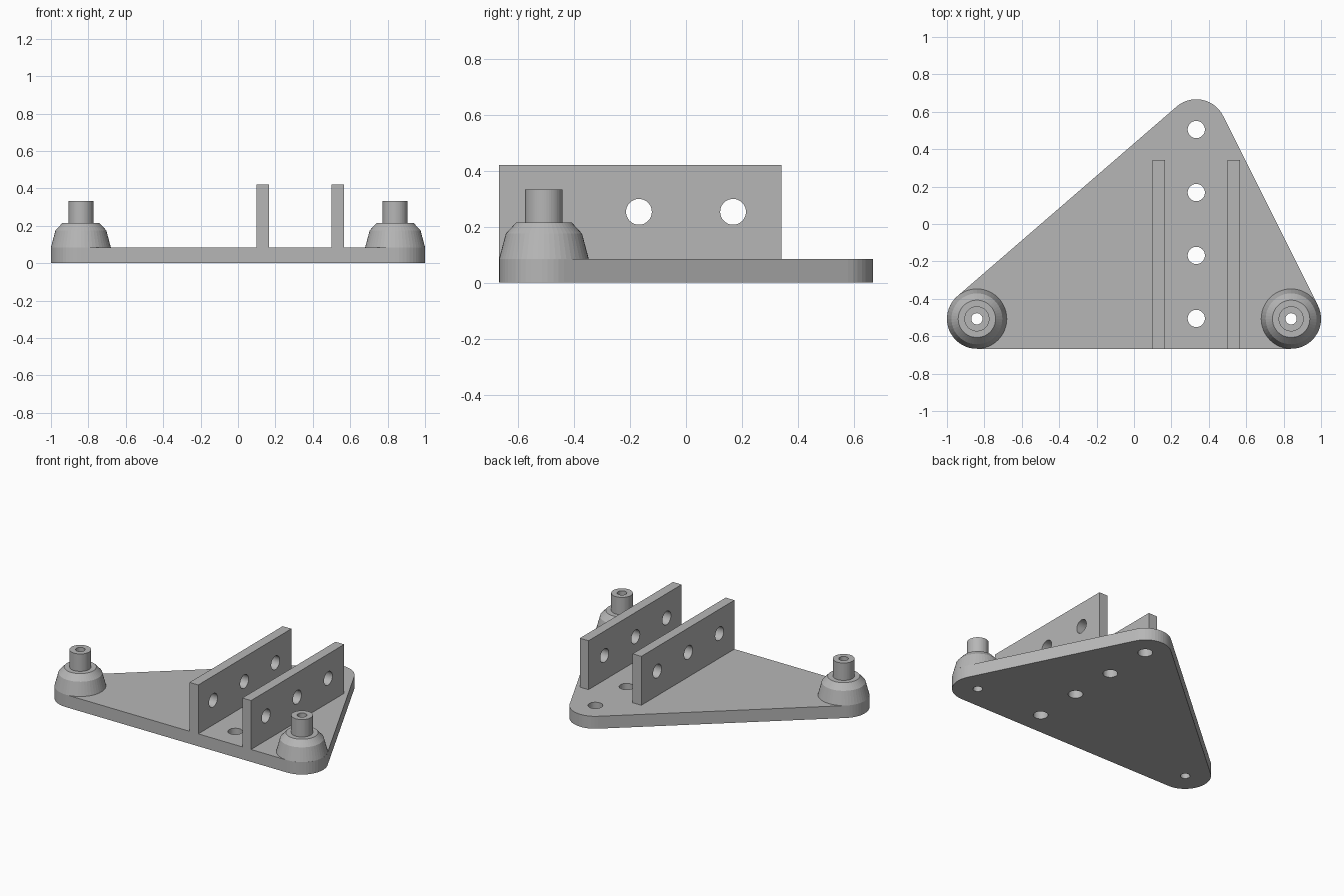
import bpy, bmesh
from math import atan2, cos, sin, pi, tau
from mathutils import Vector, Matrix

cube = bpy.data.objects.get("Cube")
if cube:
    bpy.data.objects.remove(cube, do_unlink=True)

SEGMENTS = 48
THICK = 0.085
CORNER_R = 0.16
HOLE_R, BORE_R = 0.046, 0.03
CORNERS = [Vector(c) for c in ((-0.84, -0.507), (0.84, -0.507), (0.333, 0.507))]
HOLE_Y = (-0.505, -0.168, 0.168, 0.505)

grey = bpy.data.materials.new("mid grey")
grey.use_nodes = True
grey.diffuse_color = (0.47, 0.47, 0.47, 1)
grey.node_tree.nodes["Principled BSDF"].inputs["Base Color"].default_value = grey.diffuse_color


def finish(name, bm):
    bmesh.ops.recalc_face_normals(bm, faces=bm.faces)
    mesh = bpy.data.meshes.new(name)
    bm.to_mesh(mesh)
    bm.free()
    mesh.materials.append(grey)
    obj = bpy.data.objects.new(name, mesh)
    bpy.context.collection.objects.link(obj)
    return obj


def drill(obj, holes, axis):
    """Cut round holes, given as (centre, radius), along an axis."""
    bm = bmesh.new()
    turn = Vector((0, 0, 1)).rotation_difference(Vector(axis)).to_matrix().to_4x4()
    for centre, radius in holes:
        bmesh.ops.create_cone(bm, cap_ends=True, segments=SEGMENTS, radius1=radius,
                              radius2=radius, depth=0.3,
                              matrix=Matrix.Translation(centre) @ turn)
    cutter = finish("hole_cutter", bm)
    cutter.hide_render = True
    mod = obj.modifiers.new("holes", "BOOLEAN")
    mod.operation, mod.solver, mod.object = "DIFFERENCE", "EXACT", cutter
    bpy.context.view_layer.objects.active = obj
    bpy.ops.object.modifier_apply(modifier=mod.name)
    bpy.data.objects.remove(cutter, do_unlink=True)


# Triangular base plate with rounded corners
bm = bmesh.new()
outline = []
for i, c in enumerate(CORNERS):
    into, out = c - CORNERS[i - 1], CORNERS[(i + 1) % 3] - c
    start = atan2(into.y, into.x) - pi / 2
    sweep = (atan2(out.y, out.x) - pi / 2 - start) % tau
    steps = round(SEGMENTS * sweep / tau)
    for k in range(steps + 1):
        a = start + sweep * k / steps
        outline.append(bm.verts.new((c.x + CORNER_R * cos(a), c.y + CORNER_R * sin(a), 0)))
face = bm.faces.new(outline)
top = bmesh.ops.extrude_face_region(bm, geom=[face])["geom"]
bmesh.ops.translate(bm, vec=(0, 0, THICK),
                    verts=[v for v in top if isinstance(v, bmesh.types.BMVert)])
base = finish("base_plate", bm)
drill(base, [((0.333, y, 0), HOLE_R) for y in HOLE_Y]
      + [((c.x, c.y, 0), BORE_R) for c in CORNERS[:2]], (0, 0, 1))

# Upright side plates with three cross holes each
for name, x in (("right_upright", 0.133), ("left_upright", 0.533)):
    bm = bmesh.new()
    bmesh.ops.create_cube(bm, size=1, matrix=Matrix.Translation((x, -0.163, 0.2525))
                          @ Matrix.Diagonal((0.066, 1.008, 0.335, 1)))
    plate = finish(name, bm)
    drill(plate, [((x, y, 0.253), HOLE_R) for y in HOLE_Y[:3]], (1, 0, 0))

# Turned corner bosses: tapered foot, chamfer, pin and through bore
PROFILE = [(BORE_R, THICK), (CORNER_R, THICK), (0.136, 0.175), (0.1, 0.214),
           (0.067, 0.214), (0.067, 0.333), (BORE_R, 0.333)]
for name, c in zip(("right_boss", "left_boss"), CORNERS):
    bm = bmesh.new()
    verts = [bm.verts.new((c.x + r, c.y, z)) for r, z in PROFILE]
    edges = [bm.edges.new((verts[i - 1], verts[i])) for i in range(len(verts))]
    bmesh.ops.spin(bm, geom=verts + edges, cent=(c.x, c.y, 0), axis=(0, 0, 1),
                   angle=tau, steps=SEGMENTS, use_merge=True)
    bmesh.ops.remove_doubles(bm, verts=bm.verts, dist=0.0001)
    finish(name, bm)
